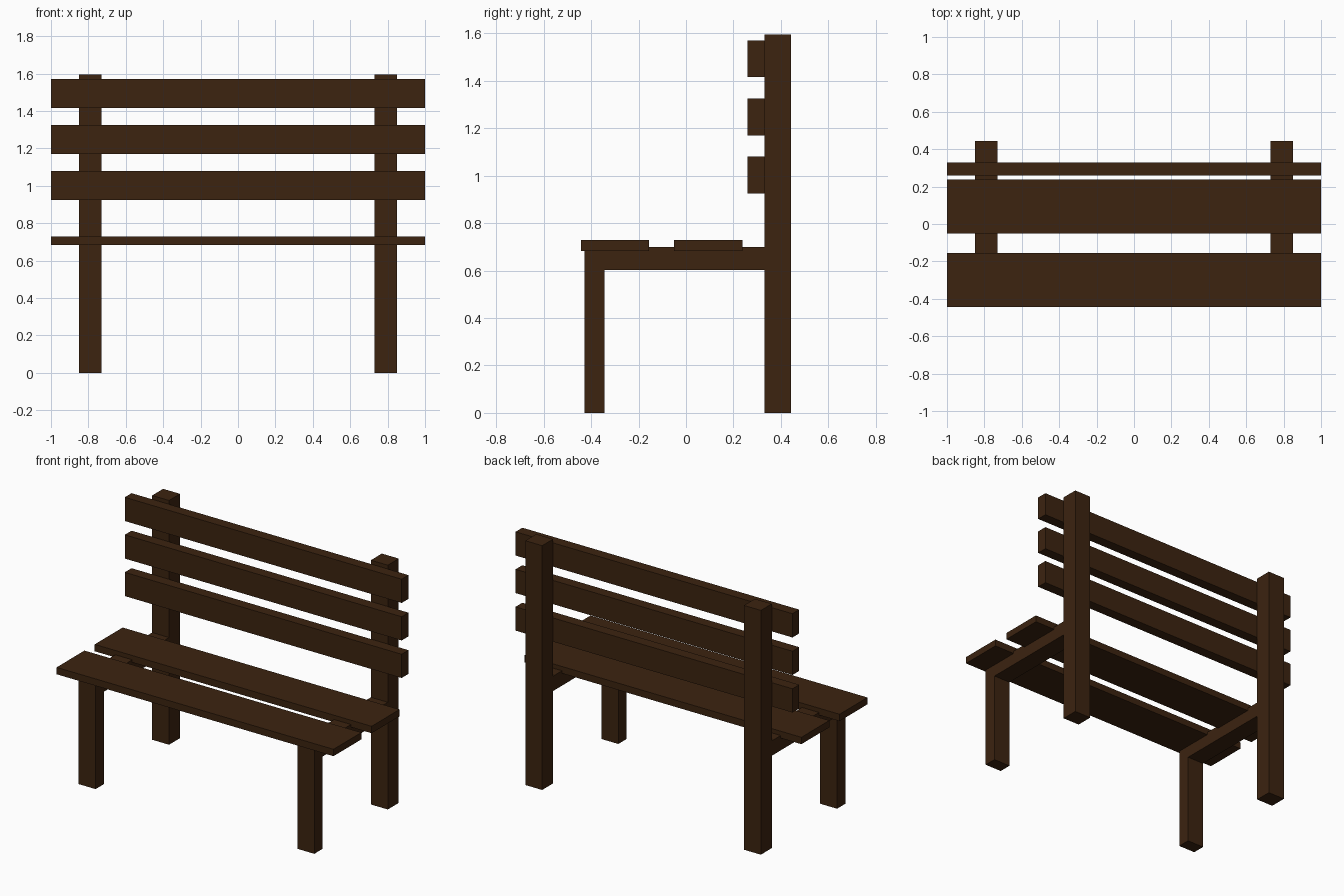
import bpy

if "Cube" in bpy.data.objects:
    bpy.data.objects.remove(bpy.data.objects["Cube"])

wood = bpy.data.materials.new("dark_wood")
wood.diffuse_color = (0.045, 0.017, 0.005, 1)
wood.use_nodes = True
wood.node_tree.nodes["Principled BSDF"].inputs["Base Color"].default_value = wood.diffuse_color


def box(name, x, y, z):
    """Box spanning the (min, max) range on each axis."""
    spans = (x, y, z)
    bpy.ops.mesh.primitive_cube_add(size=1, location=[(a + b) / 2 for a, b in spans])
    ob = bpy.context.object
    ob.name = name
    ob.scale = [b - a for a, b in spans]
    bpy.ops.object.transform_apply(location=False, rotation=False, scale=True)
    ob.data.materials.append(wood)
    return ob


# Side frames: front leg, seat rail and tall back post, left and right
for side, cx in (("left", -0.79), ("right", 0.79)):
    x = (cx - 0.061, cx + 0.061)
    box(f"{side}_front_leg", x, (-0.428, -0.343), (0, 0.70))
    box(f"{side}_seat_rail", x, (-0.343, 0.33), (0.603, 0.70))
    box(f"{side}_back_post", x, (0.33, 0.443), (0, 1.595))

# Two seat boards, notched down over the rails
for name, y in (("front", (-0.443, -0.156)), ("rear", (-0.05, 0.238))):
    box(f"{name}_seat_board", (-1, 1), y, (0.683, 0.728))

# Three backrest slats
for i, z in enumerate((0.925, 1.17, 1.415)):
    box(f"back_slat_{i + 1}", (-1, 1), (0.26, 0.33), (z, z + 0.155))
